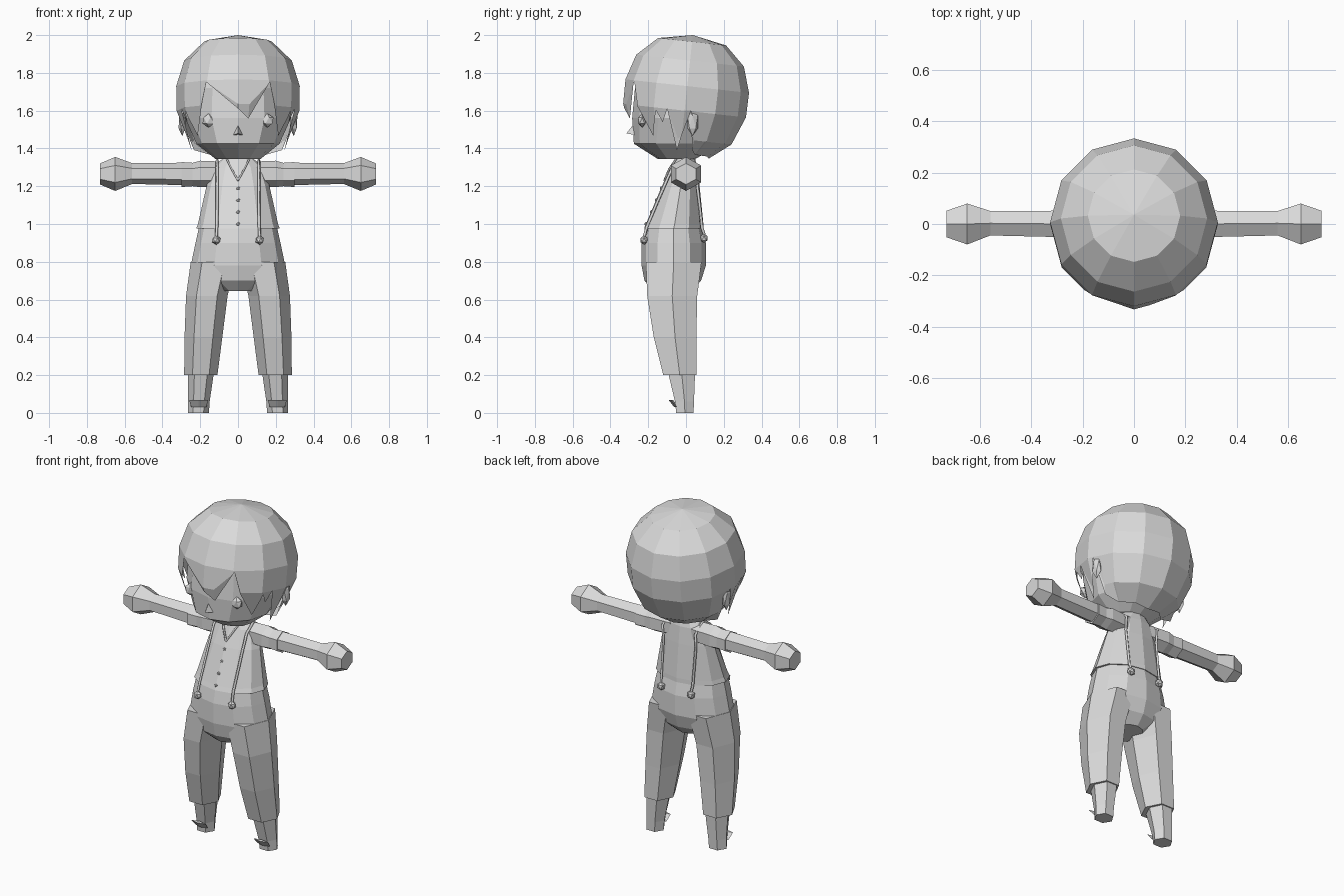
import bpy, bmesh, math
from math import radians, sin, cos

cube = bpy.data.objects.get("Cube")
if cube:
    bpy.data.objects.remove(cube, do_unlink=True)

grey = bpy.data.materials.new("light_grey")
grey.use_nodes = True
colour = (0.7, 0.7, 0.7, 1)
grey.diffuse_color = colour
grey.node_tree.nodes["Principled BSDF"].inputs["Base Color"].default_value = colour


def finish(name, bm):
    """Turn a bmesh into a flat shaded object."""
    bmesh.ops.remove_doubles(bm, verts=bm.verts, dist=0.0005)
    bmesh.ops.recalc_face_normals(bm, faces=bm.faces)
    mesh = bpy.data.meshes.new(name)
    bm.to_mesh(mesh)
    bm.free()
    mesh.materials.append(grey)
    obj = bpy.data.objects.new(name, mesh)
    bpy.context.collection.objects.link(obj)
    return obj


def bridge(bm, rings, closed=True):
    """Join neighbouring rings of points with quads."""
    loops = [[bm.verts.new(p) for p in ring] for ring in rings]
    n = len(loops[0])
    for a, b in zip(loops, loops[1:]):
        for i in range(n if closed else n - 1):
            j = (i + 1) % n
            bm.faces.new((a[i], a[j], b[j], b[i]))
    return loops


def loft(name, rings, sides, phase=0, along_x=False):
    """Rings are (x, y, z, radius, radius)."""
    angles = [radians(phase + 360 * i / sides) for i in range(sides)]
    points = []
    for x, y, z, a, b in rings:
        if along_x:
            points.append([(x, y + a * cos(t), z + b * sin(t)) for t in angles])
        else:
            points.append([(x + a * cos(t), y + b * sin(t), z) for t in angles])
    bm = bmesh.new()
    loops = bridge(bm, points)
    bm.faces.new(loops[0])
    bm.faces.new(loops[-1])
    return finish(name, bm)


def ball(name, centre, size):
    bm = bmesh.new()
    bmesh.ops.create_icosphere(bm, subdivisions=1, radius=1)
    bmesh.ops.scale(bm, vec=size, verts=bm.verts)
    bmesh.ops.translate(bm, vec=centre, verts=bm.verts)
    return finish(name, bm)


def cord(name, points, radius):
    curve = bpy.data.curves.new(name, "CURVE")
    curve.dimensions = "3D"
    curve.bevel_depth = radius
    curve.bevel_resolution = 0
    curve.use_fill_caps = True
    spline = curve.splines.new("POLY")
    spline.points.add(len(points) - 1)
    for point, co in zip(spline.points, points):
        point.co = (*co, 1)
    curve.materials.append(grey)
    obj = bpy.data.objects.new(name, curve)
    bpy.context.collection.objects.link(obj)
    return obj


def lerp(table, x):
    """Look up a value in a sorted table of pairs."""
    for (x0, y0), (x1, y1) in zip(table, table[1:]):
        if x <= x1:
            return y0 + (y1 - y0) * (x - x0) / (x1 - x0)
    return table[-1][1]


# Hair: a tilted twelve-sided dome with a jagged hem
profile = [(1.36, .15), (1.45, .265), (1.6, .325), (1.73, .327), (1.865, .285), (1.965, .18), (2.0, 0)]
side_hem = [(31, 1.75), (38, 1.62), (55, 1.47), (62, 1.6), (68, 1.54), (73, 1.61),
            (86, 1.39), (96, 1.6), (105, 1.39), (118, 1.36), (180, 1.33)]
hem = [(-a, z) for a, z in reversed(side_hem)] + [(11, 1.56)] + side_hem
columns = sorted(set([a for a, z in hem]) | set(range(-180, 181, 30)))


def hair_point(angle, level):
    t = radians(angle)
    level = max(level, lerp(hem, angle) - .033 * cos(t))
    r = lerp(profile, level)
    if abs(angle) < 110:
        r = max(r, .25 if level < 1.5 else 0)
    r *= cos(radians(15)) / cos(radians(angle % 30 - 15))
    x, y = r * sin(t), -r * cos(t)
    return (x, y + .11 * (level - 1.67), level - .11 * y)


bm = bmesh.new()
bridge(bm, [[hair_point(a, level) for a in columns] for level, r in profile], closed=False)
bmesh.ops.dissolve_degenerate(bm, dist=0.0005, edges=bm.edges)
finish("hair", bm)

# Head and neck
loft("head", [(0, -.05, 1.345, .12, .1), (0, -.04, 1.425, .22, .236), (0, -.005, 1.56, .28, .28),
              (0, 0, 1.72, .27, .27), (0, 0, 1.85, .19, .19)], 12)
loft("neck", [(0, 0, 1.3, .06, .05), (0, 0, 1.42, .055, .05)], 8)

# Nose
bm = bmesh.new()
tip, top, right, left = [bm.verts.new(p) for p in
                         ((0, -.315, 1.48), (0, -.265, 1.545), (-.035, -.255, 1.468), (.035, -.255, 1.468))]
for face in ((tip, top, right), (tip, left, top), (tip, right, left)):
    bm.faces.new(face)
finish("nose", bm)

# Vest, buttons and trouser seat
loft("vest", [(0, -.065, .975, .222, .158), (0, -.06, 1.0, .212, .152), (0, -.028, 1.2, .167, .1),
              (0, -.01, 1.3, .135, .07), (0, -.005, 1.36, .065, .048)], 12)
for i in range(4):
    z = 1.0 + .063 * i
    ball("button", (0, -.212 + .43 * (z - 1), z), (.011, .008, .011))
loft("trouser_seat", [(0, -.065, .99, .205, .15), (0, -.065, .9, .225, .17), (0, -.065, .78, .25, .17),
                      (0, -.07, .7, .2, .15), (0, -.07, .645, .09, .1)], 12)

for side, s in (("left", 1), ("right", -1)):
    # Face details
    ball(side + "_eye", (s * .155, -.232, 1.548), (.037, .025, .037))
    ball(side + "_ear", (s * .295, .035, 1.54), (.022, .032, .075))

    # Arm, sleeve and hand
    loft(side + "_sleeve", [(s * .07, 0, 1.265, .06, .065), (s * .2, 0, 1.265, .07, .07),
                            (s * .24, 0, 1.262, .062, .062), (s * .3, 0, 1.262, .066, .066)], 6, 30, True)
    loft(side + "_arm", [(s * .25, 0, 1.265, .06, .06), (s * .56, .003, 1.267, .055, .055),
                         (s * .65, 0, 1.265, .092, .09), (s * .73, 0, 1.265, .06, .056)], 6, 30, True)

    # Trouser leg, shin and shoe flap
    loft(side + "_trouser_leg", [(s * .13, -.065, .8, .12, .17), (s * .165, -.073, .62, .11, .153),
                                 (s * .183, -.058, .4, .1, .13), (s * .197, -.033, .2, .088, .101)], 6)
    loft(side + "_foot", [(s * .195, -.025, .23, .07, .085), (s * .207, -.008, .06, .057, .058),
                          (s * .21, -.006, 0, .056, .053)], 6)
    loft(side + "_shoe_flap", [(s * .208, -.05, .03, .04, .012), (s * .208, -.08, .068, .05, .012)], 4)

    # Collar edge and brace with end knobs
    cord(side + "_collar", [(s * .065, -.045, 1.355), (s * .033, -.09, 1.29), (0, -.115, 1.23)], .006)
    cord(side + "_brace", [(s * .115, -.222, .93), (s * .112, -.205, .99), (s * .11, -.115, 1.2),
                           (s * .11, -.075, 1.29), (s * .11, -.01, 1.338), (s * .11, .068, 1.28),
                           (s * .108, .06, 1.2), (s * .105, .085, .98), (s * .1, .1, .93)], .008)
    ball(side + "_front_knob", (s * .115, -.222, .915), (.025, .022, .025))
    ball(side + "_back_knob", (s * .1, .095, .925), (.025, .022, .025))
